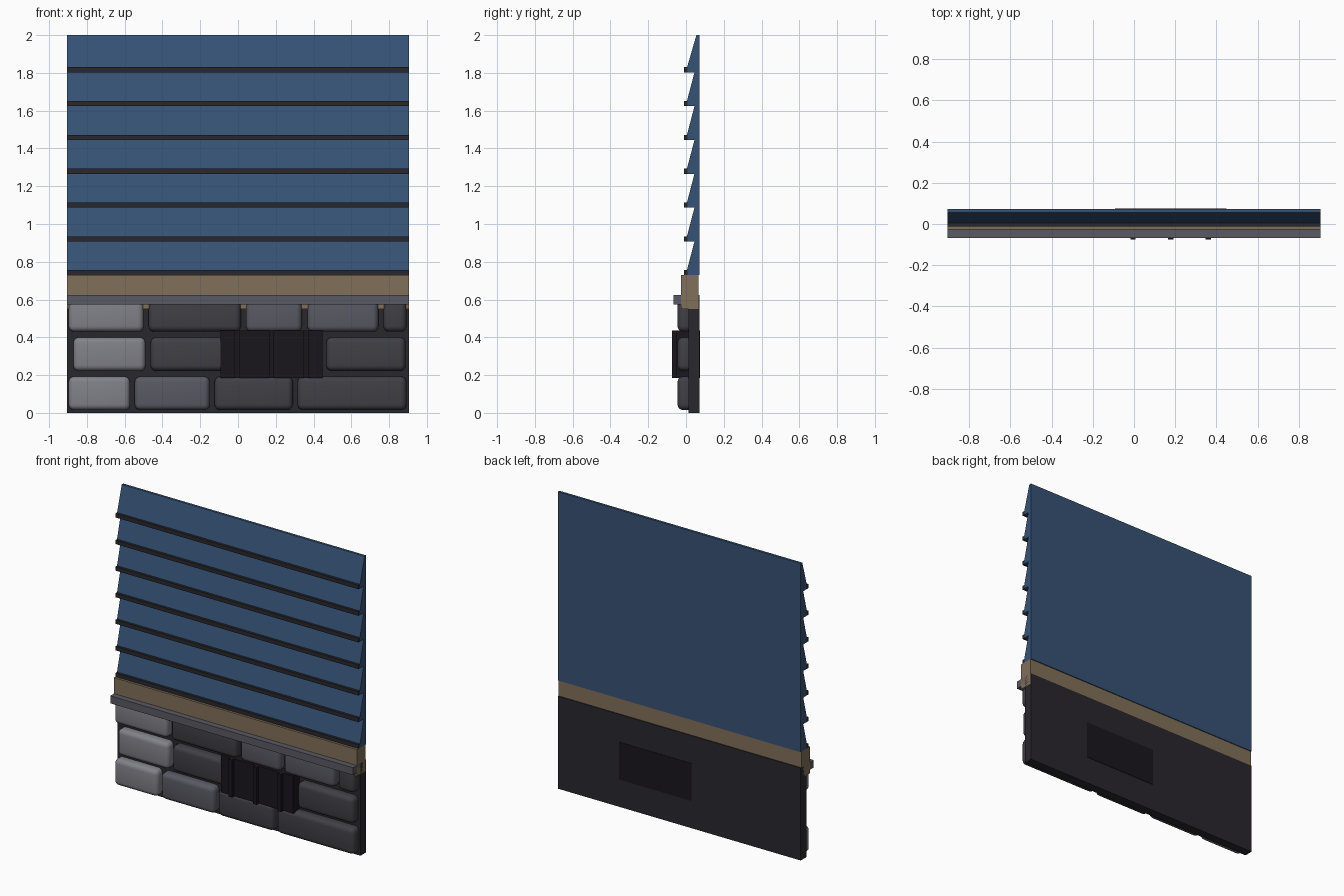
import bpy, bmesh

if "Cube" in bpy.data.objects:
    bpy.data.objects.remove(bpy.data.objects["Cube"])

W = 0.905  # half width of the wall


def mat(name, r, g, b):
    m = bpy.data.materials.new(name)
    m.diffuse_color = (r, g, b, 1)
    m.use_nodes = True
    m.node_tree.nodes["Principled BSDF"].inputs["Base Color"].default_value = m.diffuse_color
    return m


BLUE = mat("blue_paint", 0.037, 0.085, 0.18)
TAN = mat("tan_wood", 0.22, 0.16, 0.10)
DARK = mat("dark_mortar", 0.022, 0.020, 0.026)
IRON = mat("dark_iron", 0.010, 0.008, 0.012)
LIGHT = mat("light_stone", 0.22, 0.22, 0.25)
MID = mat("mid_stone", 0.10, 0.10, 0.125)
DEEP = mat("deep_stone", 0.05, 0.05, 0.06)


def finish(name, bm, material):
    bmesh.ops.recalc_face_normals(bm, faces=bm.faces)
    me = bpy.data.meshes.new(name)
    bm.to_mesh(me)
    bm.free()
    ob = bpy.data.objects.new(name, me)
    bpy.context.collection.objects.link(ob)
    me.materials.append(material)
    return ob


def box(name, x, y, z, material):
    bm = bmesh.new()
    bmesh.ops.create_cube(bm, size=1)
    for v in bm.verts:
        v.co = [(a + b) / 2 + c * (b - a) for c, (a, b) in zip(v.co, (x, y, z))]
    return finish(name, bm, material)


def extrude_x(name, profile, material):
    bm = bmesh.new()
    face = bm.faces.new([bm.verts.new((-W, y, z)) for y, z in profile])
    out = bmesh.ops.extrude_face_region(bm, geom=[face])["geom"]
    bmesh.ops.translate(bm, vec=(2 * W, 0, 0),
                        verts=[v for v in out if isinstance(v, bmesh.types.BMVert)])
    return finish(name, bm, material)


# Overlapping siding: sawtooth profile with a dark strip on each lower edge
PITCH = 0.179
bottoms = [1.803 - i * PITCH for i in range(7)]
profile = [(0.072, 2.0), (0.055, 2.0)]
for i, z in enumerate(bottoms):
    profile.append((-0.002, z))
    if i < 6:
        profile.append((0.045, z))
    box(f"siding_edge_{i + 1}", (-W, W), (-0.011, 0.008), (z, z + 0.027), DARK)
profile.append((0.072, bottoms[-1]))
extrude_x("siding", profile, BLUE)

# Wooden beam, stone ledge and mortar wall
box("wood_beam", (-W, W), (-0.027, 0.066), (0.55, 0.73), TAN)
box("stone_ledge", (-W, W), (-0.067, 0.012), (0.573, 0.623), MID)
box("mortar_wall", (-W, W), (0.012, 0.072), (0.0, 0.623), DARK)

# Rounded stones in three rows: z range, then (x start, x end, colour)
rows = [
    ((0.015, 0.193), [(-0.897, -0.572, LIGHT), (-0.547, -0.15, MID),
                      (-0.124, 0.29, DEEP), (0.315, 0.892, DEEP)]),
    ((0.222, 0.40), [(-0.872, -0.49, LIGHT), (-0.463, -0.04, DEEP),
                     (-0.01, 0.44, DEEP), (0.468, 0.887, DEEP)]),
    ((0.43, 0.605), [(-0.897, -0.50, LIGHT), (-0.473, 0.015, DEEP),
                     (0.042, 0.338, MID), (0.367, 0.743, MID), (0.77, 0.892, DEEP)]),
]
for r, (z, stones) in enumerate(rows):
    for s, (a, b, material) in enumerate(stones):
        ob = box(f"stone_{r + 1}_{s + 1}", (a, b), (-0.045, 0.06), z, material)
        bv = ob.modifiers.new("round", "BEVEL")
        bv.width = 0.03
        bv.segments = 4
        for p in ob.data.polygons:
            p.use_smooth = True
        bpy.context.view_layer.objects.active = ob
        ob.select_set(True)
        bpy.ops.object.modifier_apply(modifier=bv.name)
        bpy.ops.object.shade_smooth_by_angle()
        ob.select_set(False)

# Cellar vent with upright bars
box("vent_block", (-0.092, 0.448), (-0.052, 0.075), (0.185, 0.437), IRON)
for i, x in enumerate((-0.005, 0.178, 0.36)):
    box(f"vent_bar_{i + 1}", (x - 0.013, x + 0.013), (-0.075, -0.04), (0.185, 0.437), IRON)
